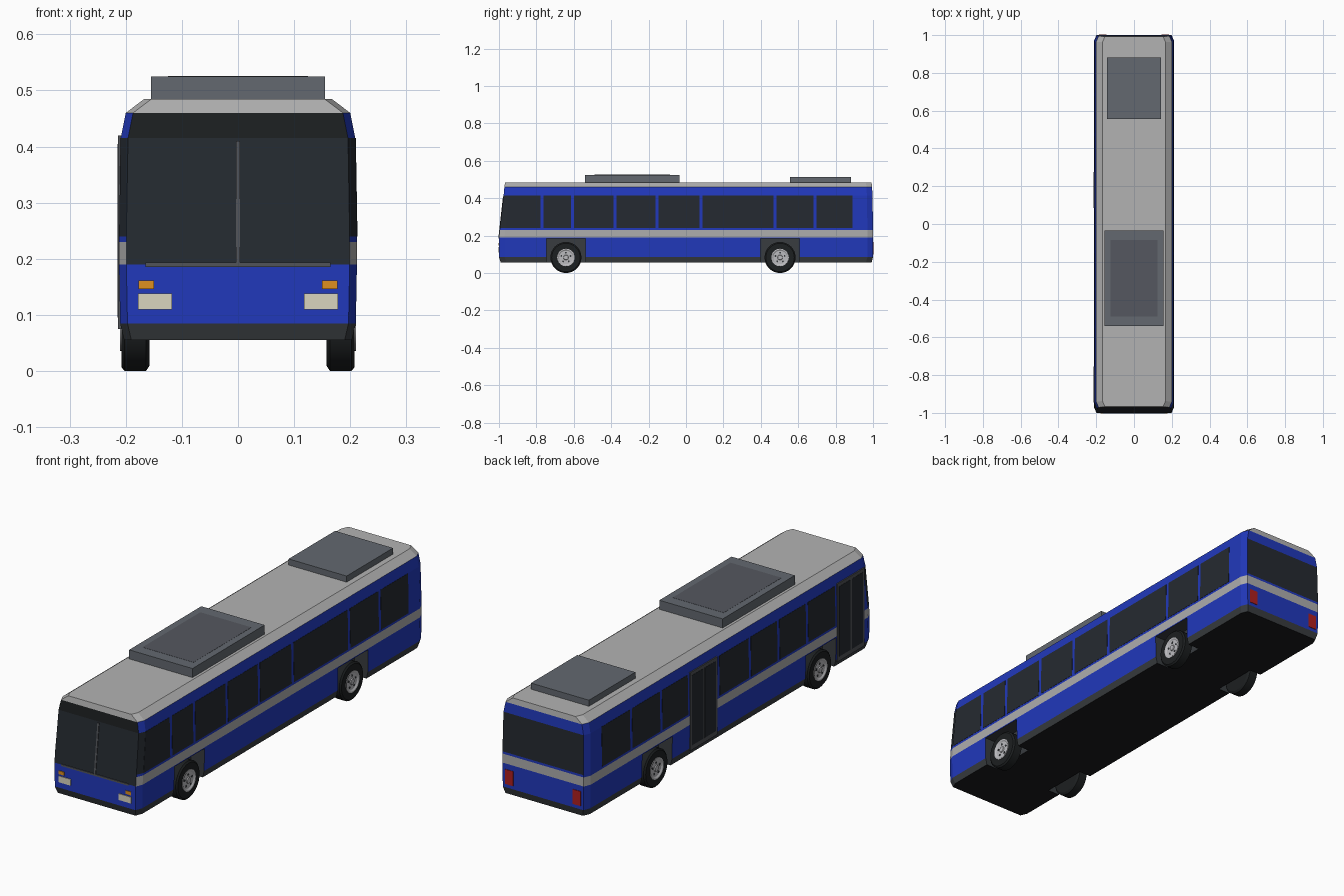
import bpy, bmesh, math
from mathutils import Vector, Matrix

if "Cube" in bpy.data.objects:
    bpy.data.objects.remove(bpy.data.objects["Cube"])


def material(name, r, g, b):
    m = bpy.data.materials.new(name)
    m.diffuse_color = (r, g, b, 1)
    m.use_nodes = True
    m.node_tree.nodes["Principled BSDF"].inputs["Base Color"].default_value = m.diffuse_color
    return m


BLUE = material("blue paint", .015, .04, .5)
SKIRT = material("dark trim", .04, .045, .05)
STRIPE = material("silver stripe", .42, .42, .42)
GLASS = material("dark glass", .018, .023, .03)
SIGN = material("sign black", .012, .014, .015)
ROOF = material("roof grey", .45, .45, .45)
UNDER = material("underside", .01, .01, .012)
UNIT = material("roof unit grey", .125, .14, .16)
PANEL = material("unit panel", .09, .095, .115)
FRAME = material("frame grey", .08, .085, .095)
RIM = material("rim", .5, .5, .52)
CREAM = material("headlight cream", .7, .66, .52)
AMBER = material("amber", .74, .28, .014)
RED = material("red", .43, .014, .014)
SLOTS = [BLUE, SKIRT, STRIPE, GLASS, SIGN, ROOF, UNDER]


def finish(name, bm, mats):
    bmesh.ops.recalc_face_normals(bm, faces=bm.faces)
    me = bpy.data.meshes.new(name)
    bm.to_mesh(me)
    bm.free()
    for m in mats:
        me.materials.append(m)
    ob = bpy.data.objects.new(name, me)
    bpy.context.collection.objects.link(ob)
    return ob


def box(name, x, y, z, mats):
    bm = bmesh.new()
    size = (x[1] - x[0], y[1] - y[0], z[1] - z[0])
    mid = Vector((sum(x) / 2, sum(y) / 2, sum(z) / 2))
    bmesh.ops.create_cube(bm, size=1, matrix=Matrix.Translation(mid) @ Matrix.Diagonal((*size, 1)))
    return finish(name, bm, mats)


def plate(name, corners, out, mat):
    """Thin slab on a quad, standing proud along the vector out."""
    bm = bmesh.new()
    out = Vector(out)
    a = [bm.verts.new(Vector(c) - out) for c in corners]
    b = [bm.verts.new(Vector(c) + out) for c in corners]
    bm.faces.new(a)
    bm.faces.new(b)
    for i in range(4):
        j = (i + 1) % 4
        bm.faces.new((a[i], a[j], b[j], b[i]))
    return finish(name, bm, [mat])


def lathe(name, profile, mat, centre, side, segs=32):
    """Spin (x, radius) points round the x axis."""
    bm = bmesh.new()
    vs = [bm.verts.new((x * side, 0, r)) for x, r in profile]
    es = [bm.edges.new(p) for p in zip(vs, vs[1:])]
    bmesh.ops.spin(bm, geom=vs + es, cent=(0, 0, 0), axis=(1, 0, 0),
                   angle=math.tau, steps=segs, use_merge=True)
    bmesh.ops.remove_doubles(bm, verts=bm.verts, dist=1e-5)
    bmesh.ops.translate(bm, verts=bm.verts, vec=centre)
    ob = finish(name, bm, [mat])
    for o in bpy.context.selected_objects:
        o.select_set(False)
    bpy.context.view_layer.objects.active = ob
    ob.select_set(True)
    bpy.ops.object.shade_smooth_by_angle(angle=math.radians(30))
    return ob


# Body shell: stacked chamfered rings (z, half width, front y, back y)
RINGS = [(.055, .203, -.99, .992), (.085, .21, -1, 1), (.19, .212, -1, 1),
         (.23, .212, -.996, 1), (.24, .212, -.995, 1), (.415, .209, -.975, .997),
         (.46, .2, -.971, .995), (.485, .167, -.967, .992)]
CX, CY = .013, .03


def at(z, k):
    """Ring value k interpolated at height z."""
    for a, b in zip(RINGS, RINGS[1:]):
        if z <= b[0]:
            t = (z - a[0]) / (b[0] - a[0])
            return a[k] + t * (b[k] - a[k])
    return RINGS[-1][k]


bm = bmesh.new()
loops = []
for z, w, f, b in RINGS:
    n = w - CX
    pts = [(-n, f), (n, f), (w, f + CY), (w, b - CY), (n, b), (-n, b), (-w, b - CY), (-w, f + CY)]
    loops.append([bm.verts.new((x, y, z)) for x, y in pts])
FRONT, GLAZED, PLAIN = (1, 0, 3, 3, 3, 4, 5), (1, 0, 2, 0, 3, 0, 5), (1, 0, 2, 0, 0, 0, 5)
BANDS = [FRONT, GLAZED, PLAIN, PLAIN, GLAZED, PLAIN, PLAIN, GLAZED]
for k, (lo, hi) in enumerate(zip(loops, loops[1:])):
    for i in range(8):
        j = (i + 1) % 8
        bm.faces.new((lo[i], lo[j], hi[j], hi[i])).material_index = BANDS[i][k]
bm.faces.new(loops[-1]).material_index = 5
bm.faces.new(loops[0]).material_index = 6
body = finish("body", bm, SLOTS)

# Wheel arches cut into the body
AXLES = (-.642, .503)
for y in AXLES:
    for s in (-1, 1):
        cut = box("arch_cutter", sorted((s * .145, s * .25)), (y - .105, y + .105), (-.05, .185), SLOTS)
        cut.hide_render = True
        for p in cut.data.polygons:
            p.material_index = 1
        mod = body.modifiers.new("arch", "BOOLEAN")
        mod.operation, mod.solver, mod.object = "DIFFERENCE", "EXACT", cut
        bpy.context.view_layer.objects.active = body
        bpy.ops.object.modifier_apply(modifier=mod.name)
        bpy.data.objects.remove(cut)

# Wheels: tyre, rim and lug holes
TYRE = [(.158, 0), (.158, .074), (.164, .083), (.202, .083), (.208, .076), (.208, .047), (.2, .045)]
DISC = [(.2, .048), (.21, .047), (.21, .042), (.206, .036), (.206, .014), (.21, .012), (.21, 0)]
LUG = [(.2, .005), (.2075, .005), (.2075, 0)]
for y in AXLES:
    for s in (-1, 1):
        c = Vector((0, y, .083))
        lathe("tyre", TYRE, SIGN, c, s)
        lathe("wheel_rim", DISC, RIM, c, s)
        for i in range(5):
            a = math.tau * i / 5
            lathe("lug_hole", LUG, SKIRT, c + Vector((0, math.sin(a), math.cos(a))) * .026, s, 8)


# Side windows between pillars
def window(side, y0, y1, z0=.24, z1=.415):
    def corner(y, z):
        return (side * at(z, 1), max(y, at(z, 2) + CY), z)
    plate("side_window", [corner(y0, z0), corner(y1, z0), corner(y1, z1), corner(y0, z1)],
          (side * .001, 0, 0), GLASS)


def window_row(side, edges):
    for a, b in zip(edges, edges[1:]):
        window(side, a + .008, b - .008)


window_row(1, [-1.1, -.77, -.608, -.38, -.155, .08, .475, .69, .898])
window_row(-1, [-.75, -.545, -.345, -.145, .075])
window_row(-1, [.28, .475, .685, .898])

# Doors on the left side, two glazed leaves each
for y0, y1 in ((-.945, -.755), (.085, .275)):
    box("door_frame", (-.2135, -.2), (y0, y1), (.075, .42), [FRAME])
    mid = (y0 + y1) / 2
    for a, b in ((y0 + .012, mid - .005), (mid + .005, y1 - .012)):
        box("door_leaf", (-.2145, -.205), (a, b), (.095, .405), [GLASS])


# Windscreen divider and sill
def on_front(name, x0, x1, z0, z1, mat, out=.003):
    plate(name, [(x0, at(z0, 2), z0), (x1, at(z0, 2), z0), (x1, at(z1, 2), z1), (x0, at(z1, 2), z1)],
          (0, -out, 0), mat)


on_front("windscreen_divider", -.004, .004, .192, .41, FRAME)
on_front("windscreen_sill", -.165, .165, .185, .193, FRAME)

# Lamps
for s in (-1, 1):
    on_front("headlight", *sorted((s * .118, s * .178)), .11, .138, CREAM)
    on_front("indicator", *sorted((s * .15, s * .177)), .146, .161, AMBER)
    box("tail_light", sorted((s * .145, s * .185)), (.99, 1.002), (.1, .165), [RED])

# Roof units
box("front_roof_unit", (-.155, .155), (-.54, -.035), (.48, .525), [UNIT])
box("front_unit_panel", (-.125, .125), (-.49, -.085), (.52, .5257), [PANEL])
box("rear_roof_unit", (-.142, .142), (.557, .882), (.48, .512), [UNIT])
